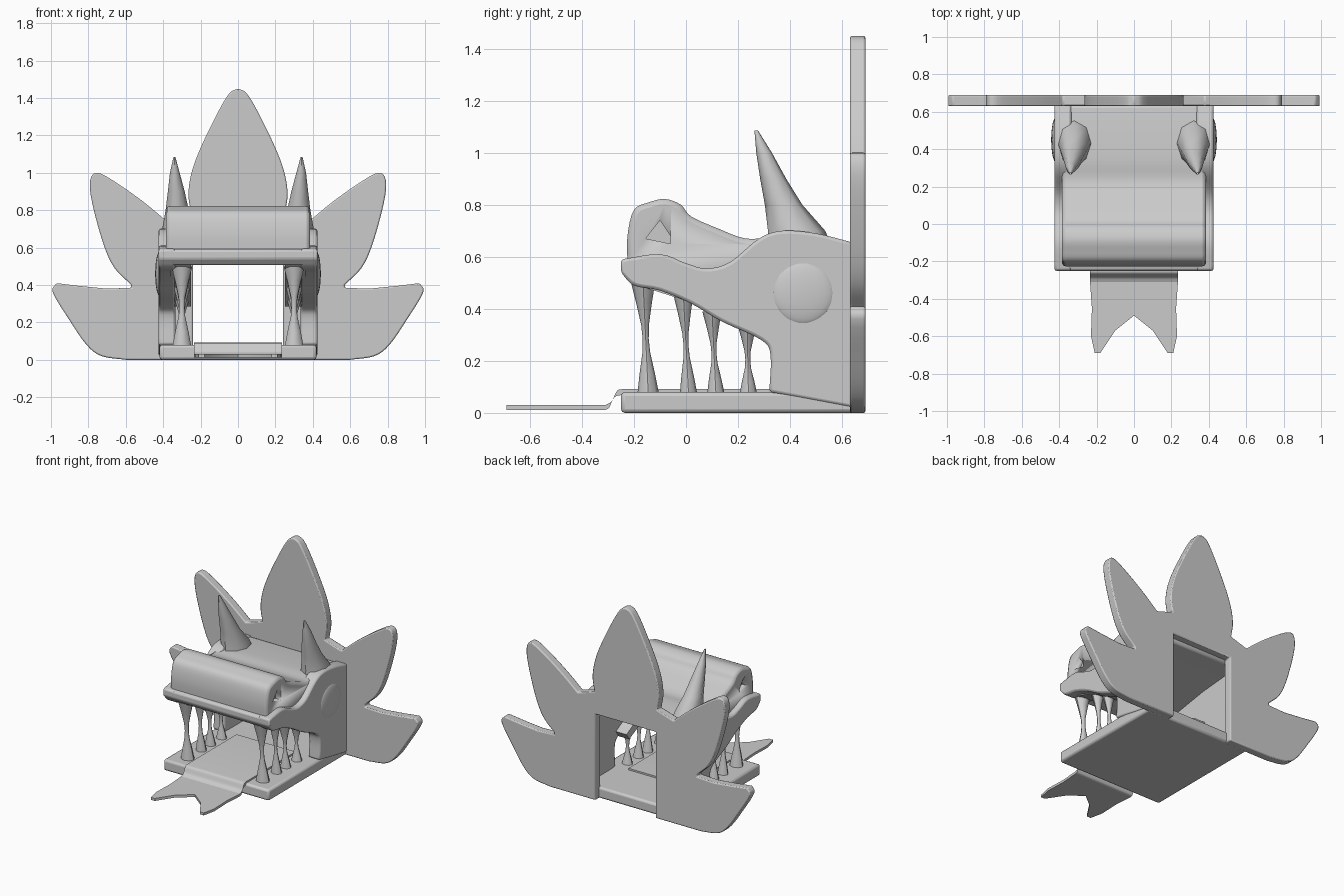
import bpy, bmesh, math
from mathutils import Vector

if "Cube" in bpy.data.objects:
    bpy.data.objects.remove(bpy.data.objects["Cube"])


def finish(obj, bevel=0.0, angle=35):
    bpy.ops.object.select_all(action='DESELECT')
    obj.select_set(True)
    bpy.context.view_layer.objects.active = obj
    if bevel:
        m = obj.modifiers.new("bevel", 'BEVEL')
        m.width, m.segments, m.limit_method = bevel, 2, 'ANGLE'
        m.angle_limit = math.radians(40)
    bpy.ops.object.shade_smooth_by_angle(angle=math.radians(angle))
    return obj


def to_object(name, bm):
    bmesh.ops.recalc_face_normals(bm, faces=bm.faces)
    me = bpy.data.meshes.new(name)
    bm.to_mesh(me)
    bm.free()
    obj = bpy.data.objects.new(name, me)
    bpy.context.collection.objects.link(obj)
    return obj


def curve(pts, steps=4):
    # open Catmull-Rom curve through the points
    p = [Vector(q) for q in pts]
    p = [2 * p[0] - p[1]] + p + [2 * p[-1] - p[-2]]
    out = []
    for i in range(1, len(p) - 2):
        a, b, c, d = p[i - 1:i + 3]
        for s in range(steps):
            t = s / steps
            out.append(0.5 * (2 * b + (c - a) * t + (2 * a - 5 * b + 4 * c - d) * t * t
                              + (3 * b - a - 3 * c + d) * t ** 3))
    return [tuple(v) for v in out] + [tuple(p[-2])]


def prism(name, pts, axis, lo, hi, bevel=0.0):
    put = {'X': lambda a, b, d: (d, a, b), 'Y': lambda a, b, d: (a, d, b),
           'Z': lambda a, b, d: (a, b, d)}[axis]
    bm = bmesh.new()
    n = len(pts)
    r0 = [bm.verts.new(put(a, b, lo)) for a, b in pts]
    r1 = [bm.verts.new(put(a, b, hi)) for a, b in pts]
    bm.faces.new(r0)
    bm.faces.new(r1)
    for i in range(n):
        bm.faces.new((r0[i], r0[(i + 1) % n], r1[(i + 1) % n], r1[i]))
    return finish(to_object(name, bm), bevel)


def loft(name, rings, sides):
    # rings: centre, radius x, radius y
    bm = bmesh.new()
    loops = []
    for c, rx, ry in rings:
        loops.append([bm.verts.new((c[0] + rx * math.cos(2 * math.pi * k / sides),
                                    c[1] + ry * math.sin(2 * math.pi * k / sides), c[2]))
                      for k in range(sides)])
    for a, b in zip(loops, loops[1:]):
        for k in range(sides):
            bm.faces.new((a[k], a[(k + 1) % sides], b[(k + 1) % sides], b[k]))
    bm.faces.new(loops[0])
    bm.faces.new(loops[-1])
    return finish(to_object(name, bm), angle=50)


# Rear frill: leaf outlines with a doorway notch
lower = curve([(.60, 0), (.73, .02), (.81, .08), (.90, .21), (.99, .36), (.97, .41)])
upper = [(.85, .395), (.70, .38), (.57, .385)]
side = curve([(.57, .40), (.66, .49), (.72, .62), (.78, .84), (.79, .96), (.75, 1.0),
              (.64, .94), (.50, .84), (.38, .74)])
centre = curve([(.25, .78), (.265, .90), (.23, 1.06), (.13, 1.28), (.05, 1.42), (0, 1.45)])
half = [(.24, .62), (.24, 0)] + lower + upper + side + centre
frill = half + [(-x, z) for x, z in reversed(half[:-1])]
prism("rear_frill", frill, 'Y', .63, .69, .012)

# Floor and forked tongue
prism("lower_jaw", [(-.42, -.25), (.42, -.25), (.42, .65), (-.42, .65)], 'Z', 0, .08, .015)
tongue_top = curve([(-.24, .092), (-.265, .085), (-.285, .045), (-.31, .03)])
tongue_low = curve([(-.31, .012), (-.295, .02), (-.275, .06), (-.24, .07)])
prism("tongue_base", [(.32, .092)] + tongue_top + tongue_low + [(.32, .07)], 'X', -.235, .235)
fork = [(-.235, -.31), (-.225, -.45), (-.23, -.60), (-.21, -.69), (-.18, -.69), (-.10, -.57), (0, -.49)]
fork += [(-x, y) for x, y in reversed(fork[:-1])]
prism("tongue_tip", fork, 'Z', .012, .03)

# Side cheeks with the open mouth line
brow = curve([(-.25, .59), (-.10, .61), (0, .575), (.08, .555), (.17, .58), (.28, .67),
              (.37, .70), (.50, .69), (.64, .655)])
mouth = curve([(.32, .08), (.325, .22), (.29, .28), (.14, .35), (.02, .42), (-.10, .47),
               (-.20, .49), (-.25, .54)])
cheek = brow + [(.64, .02)] + mouth
for s, tag in ((-1, "left"), (1, "right")):
    prism(tag + "_cheek", cheek, 'X', *sorted((s * .335, s * .425)), bevel=.012)

# Snout and roof, with nostril pockets
roof_top = curve([(-.225, .57), (-.225, .68), (-.20, .78), (-.14, .81), (-.08, .822), (-.02, .80),
                  (.02, .755), (.12, .71), (.23, .67), (.34, .675), (.50, .665), (.64, .65)])
roof = roof_top + [(.64, .60), (.30, .57), (0, .52), (-.20, .505)]
snout = prism("snout_and_roof", roof, 'X', -.385, .385, .02)
for s in (-1, 1):
    cut = prism("nostril_cutter", [(-.155, .67), (-.06, .65), (-.06, .68), (-.10, .74)],
                'X', *sorted((s * .34, s * .5)))
    cut.hide_render = True
    cut.hide_viewport = True
    m = snout.modifiers.new("nostril", 'BOOLEAN')
    m.operation, m.object, m.solver = 'DIFFERENCE', cut, 'EXACT'
prism("upper_lip", [(-.25, .54), (-.22, .505), (-.15, .51), (-.15, .6), (-.22, .595), (-.25, .585)],
      'X', -.425, .425, .01)

# Eyes, horns and teeth on both sides
for s, tag in ((-1, "left"), (1, "right")):
    bpy.ops.mesh.primitive_uv_sphere_add(segments=16, ring_count=10, radius=1,
                                         location=(s * .418, .45, .46))
    eye = bpy.context.object
    eye.name = tag + "_eye"
    eye.scale = (.025, .12, .12)
    finish(eye)
    loft(tag + "_horn", [((s * .32, .44, .62), .10, .13), ((s * .32, .425, .70), .085, .11),
                         ((s * .325, .375, .80), .062, .072), ((s * .33, .335, .90), .045, .05),
                         ((s * .338, .30, 1.0), .026, .03), ((s * .34, .27, 1.085), .005, .007)], 8)
    for i, (y0, y1, top) in enumerate([(-.145, -.165, .50), (.01, -.01, .45),
                                       (.115, .10, .39), (.24, .235, .34)]):
        r = .042 if i == 0 else .034
        rings = []
        for t, w in ((0, 1), (.18, .72), (.38, .35), (.5, .28), (.62, .35), (.82, .72), (1, 1.1)):
            rings.append(((s * .30, y0 + (y1 - y0) * t, .07 + (top - .07) * t), r * w * 1.2, r * w))
        loft(f"{tag}_tooth_{i + 1}", rings, 8)
    # gum ledge that holds the upper teeth
    gum = [(-.22, .52), (-.2, .495), (.02, .425), (.14, .355), (.29, .285), (.32, .33), (.15, .42), (.02, .5)]
    prism(tag + "_gum", gum, 'X', *sorted((s * .25, s * .36)))
